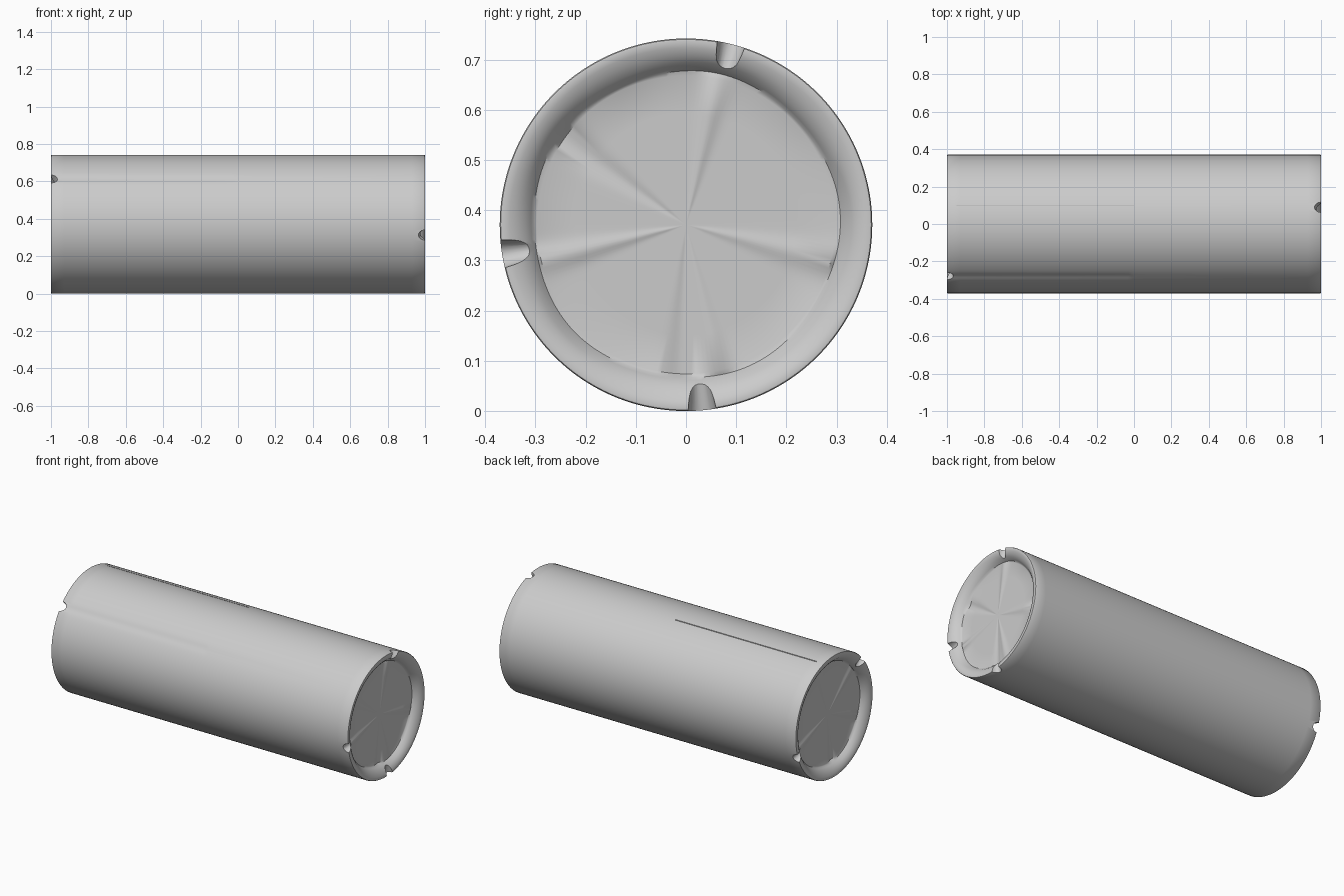
import bpy, bmesh, math
from mathutils import Matrix, Vector

if "Cube" in bpy.data.objects:
    bpy.data.objects.remove(bpy.data.objects["Cube"])

R, SEG = 0.371, 192
CZ = R


def bump(a, centre, width):
    # soft bell around an angle in degrees
    d = (a - centre + 180) % 360 - 180
    return math.exp(-(d / width) ** 2)


# (angle, width, height) of the soft radial folds in each end disc
FOLDS = {
    1: [(78, 5, .010), (145, 6, -.010), (194, 5, .010), (268, 5, -.008), (283, 5, .008), (346, 6, .009)],
    -1: [(139, 5, .010), (75, 6, -.008), (200, 6, .008), (262, 5, -.009), (340, 5, .010)],
}
# rolled rim profile: (radius, distance in from the end)
RIM = [(R, .004), (R - .002, .001), (R - .005, 0), (.352, .003), (.336, .010), (.322, .021),
       (.311, .034), (.305, .043), (.297, .046), (.22, .046), (.12, .046), (.04, .046)]
# side rings, from left to right
SIDE = [-.93, -.03, 0, .93]

rings = [(r, -1 + d, -1) for r, d in reversed(RIM)]
rings += [(R, x, 0) for x in SIDE]
rings += [(r, 1 - d, 1) for r, d in RIM]

# log body: one closed skin with recessed ends
bm = bmesh.new()
loops = []
for r, x, end in rings:
    loop = []
    for i in range(SEG):
        deg = 360 * i / SEG
        a = math.radians(deg)
        rr, xx = r, x
        if end and r < .3:
            xx += end * sum(h * bump(deg, c, w) for c, w, h in FOLDS[end]) * r / .3
        elif end and r < .33:
            rr += .003 * math.sin(5 * a + end)
        if x < -.01 and r > .36:
            rr -= .004 * bump(deg, 139, 3)
        loop.append(bm.verts.new((xx, rr * math.cos(a), CZ + rr * math.sin(a))))
    loops.append(loop)
for p, q in zip(loops, loops[1:]):
    for i in range(SEG):
        j = (i + 1) % SEG
        bm.faces.new((p[i], p[j], q[j], q[i]))
for loop, x in ((loops[0], -.954), (loops[-1], .954)):
    mid = bm.verts.new((x, 0, CZ))
    for i in range(SEG):
        bm.faces.new((loop[i], loop[(i + 1) % SEG], mid))
bmesh.ops.recalc_face_normals(bm, faces=bm.faces)
mesh = bpy.data.meshes.new("cylinder_body")
bm.to_mesh(mesh)
bm.free()
body = bpy.data.objects.new("cylinder_body", mesh)
bpy.context.collection.objects.link(body)


def cut(name, bm):
    me = bpy.data.meshes.new(name)
    bm.to_mesh(me)
    bm.free()
    ob = bpy.data.objects.new(name, me)
    bpy.context.collection.objects.link(ob)
    ob.hide_render = True
    ob.hide_set(True)
    mod = body.modifiers.new(name, 'BOOLEAN')
    mod.operation = 'DIFFERENCE'
    mod.solver = 'EXACT'
    mod.object = ob
    return ob


cutters = []
# rim notches: tapered round cutters lying along the radius
for end, deg in ((1, 76), (1, 189), (1, 275), (-1, 139), (-1, -20)):
    a = math.radians(deg)
    out = Vector((0, math.cos(a), math.sin(a)))
    rot = out.to_track_quat('Z', 'X').to_matrix().to_4x4()
    b = bmesh.new()
    bmesh.ops.create_cone(b, cap_ends=True, segments=24, radius1=.016, radius2=.032, depth=.11)
    bmesh.ops.transform(b, matrix=Matrix.Translation(Vector((end * 1.002, 0, CZ)) + out * .34)
                        @ Matrix.Diagonal((1.3, 1, 1, 1)) @ rot, verts=b.verts)
    cutters.append(cut("notch_cutter", b))

# thin seam along the top of the left half
b = bmesh.new()
bmesh.ops.create_cube(b, size=1)
top = CZ + math.sqrt(R * R - .01)
bmesh.ops.transform(b, matrix=Matrix.Translation((-.475, .1, top))
                    @ Matrix.Diagonal((.95, .005, .012, 1)), verts=b.verts)
cutters.append(cut("seam_cutter", b))

# apply the cuts, then smooth with sharp edges kept
bpy.context.view_layer.objects.active = body
body.select_set(True)
for mod in list(body.modifiers):
    bpy.ops.object.modifier_apply(modifier=mod.name)
for c in cutters:
    bpy.data.objects.remove(c)
bpy.ops.object.shade_smooth_by_angle(angle=math.radians(35))
